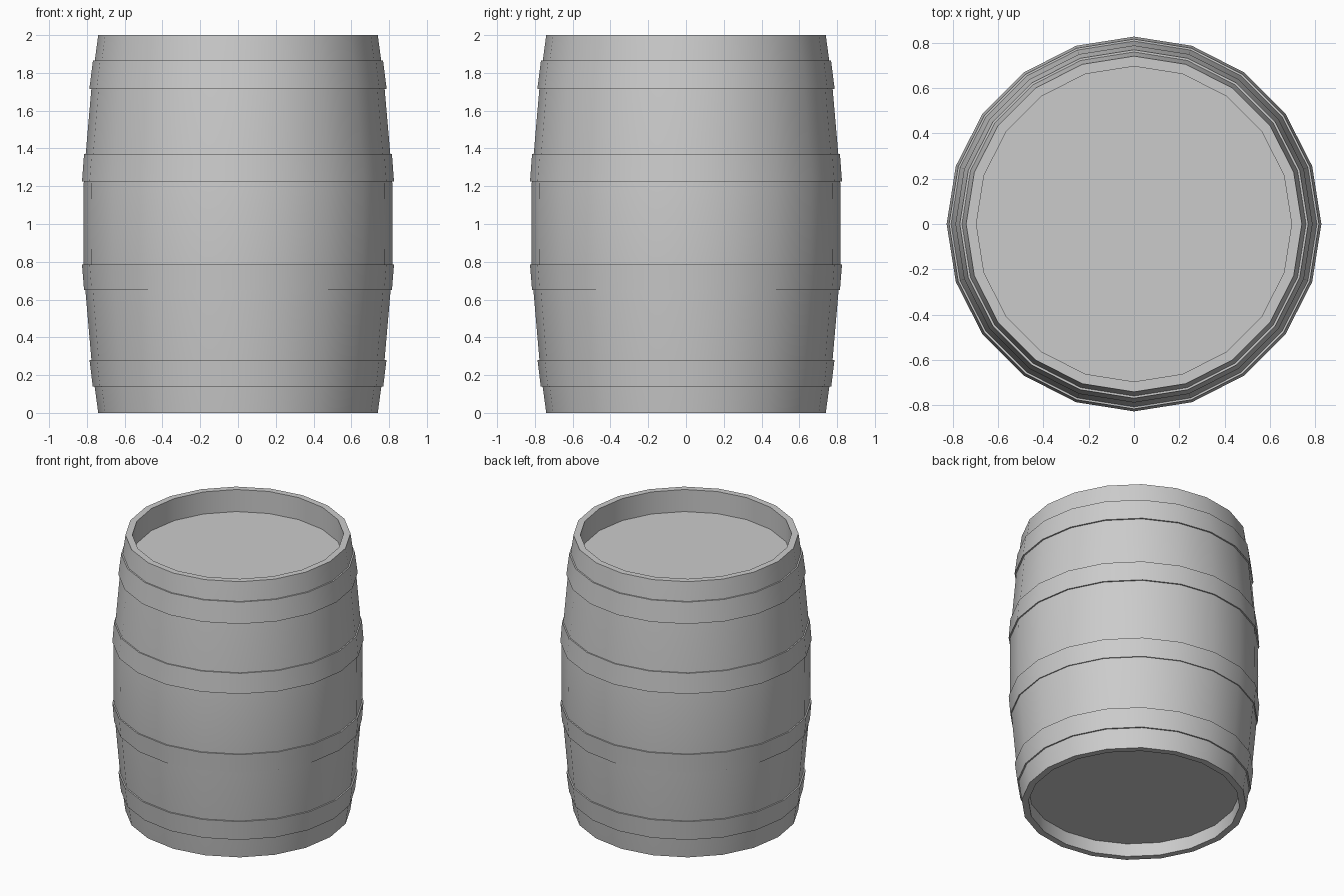
import bpy, bmesh, math

if "Cube" in bpy.data.objects:
    bpy.data.objects.remove(bpy.data.objects["Cube"])

SIDES = 20

def lathe(name, profile, closed=False):
    """Revolve (radius, z) points around z; radius 0 makes a pole."""
    bm = bmesh.new()
    rings = []
    for r, z in profile:
        if r == 0:
            rings.append([bm.verts.new((0, 0, z))] * SIDES)
        else:
            rings.append([bm.verts.new((r * math.cos(2 * math.pi * i / SIDES),
                                        r * math.sin(2 * math.pi * i / SIDES), z))
                          for i in range(SIDES)])
    pairs = list(zip(rings, rings[1:]))
    if closed:
        pairs.append((rings[-1], rings[0]))
    for a, b in pairs:
        for i in range(SIDES):
            j = (i + 1) % SIDES
            bm.faces.new(dict.fromkeys((a[i], a[j], b[j], b[i])))
    bmesh.ops.recalc_face_normals(bm, faces=bm.faces)
    mesh = bpy.data.meshes.new(name)
    bm.to_mesh(mesh)
    bm.free()
    ob = bpy.data.objects.new(name, mesh)
    bpy.context.collection.objects.link(ob)
    bpy.ops.object.select_all(action='DESELECT')
    ob.select_set(True)
    bpy.context.view_layer.objects.active = ob
    bpy.ops.object.shade_smooth_by_angle(angle=math.radians(30))
    return ob

# Barrel body with recessed heads at both ends
half = [(0.74, 0), (0.759, 0.14), (0.776, 0.28), (0.808, 0.65), (0.817, 0.785)]
outer = half + [(0.819, 1.0)] + [(r, 2 - z) for r, z in reversed(half)]
lathe("barrel_body",
      [(0, 0.095), (0.695, 0.095), (0.695, 0)] + outer +
      [(0.695, 2), (0.695, 1.84), (0, 1.84)])

# Hoops: low z, high z, low radius, high radius
hoops = {
    "bottom_hoop": (0.14, 0.28, 0.769, 0.786),
    "lower_hoop": (0.65, 0.785, 0.815, 0.826),
    "upper_hoop": (1.225, 1.37, 0.826, 0.815),
    "top_hoop": (1.715, 1.865, 0.787, 0.768),
}
for name, (z0, z1, r0, r1) in hoops.items():
    lathe(name, [(r0 - 0.025, z0), (r0, z0), (r1, z1), (r1 - 0.025, z1)], closed=True)
